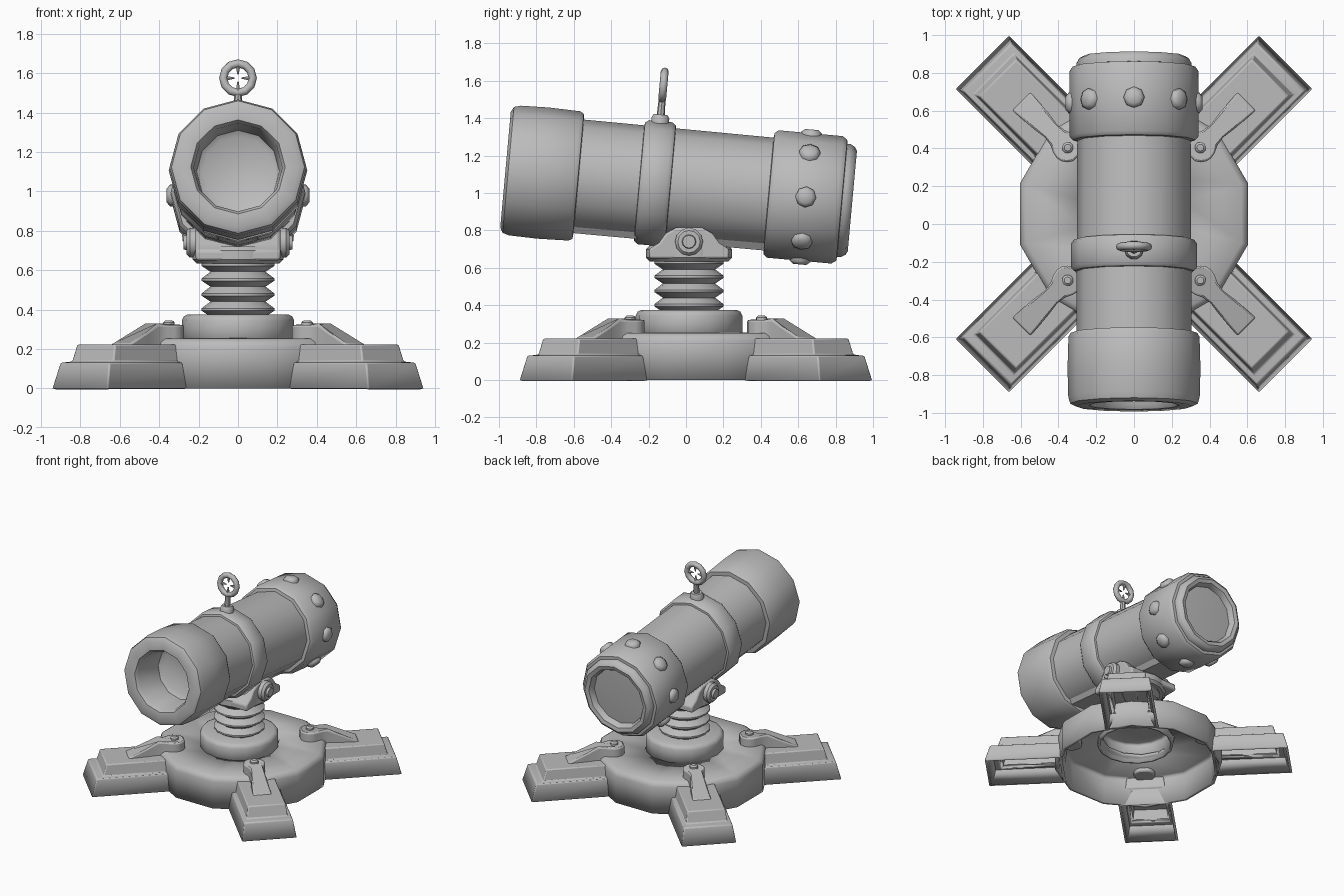
import bpy, bmesh
from math import sin, cos, pi, radians
from mathutils import Matrix, Vector

if "Cube" in bpy.data.objects:
    bpy.data.objects.remove(bpy.data.objects["Cube"])

grey = bpy.data.materials.new("plain grey")
grey.use_nodes = True
grey.diffuse_color = (0.5, 0.5, 0.5, 1)
grey.node_tree.nodes["Principled BSDF"].inputs["Base Color"].default_value = grey.diffuse_color

I = Matrix.Identity(4)
T = Matrix.Translation
# Barrel frame: local z runs from the muzzle to the rear, local -y is up
BARREL = T((0, -0.965, 1.125)) @ Matrix.Rotation(radians(-95.2), 4, 'X')
BASE = T((0, 0.053, 0))
POST = T((0, 0.016, 0))


def finish(name, bm, matrix=I, bevel=0, shell=0, angle=40):
    bmesh.ops.recalc_face_normals(bm, faces=bm.faces[:])
    mesh = bpy.data.meshes.new(name)
    bm.to_mesh(mesh)
    bm.free()
    mesh.transform(matrix)
    mesh.materials.append(grey)
    ob = bpy.data.objects.new(name, mesh)
    bpy.context.collection.objects.link(ob)
    if bevel:
        m = ob.modifiers.new("bevel", 'BEVEL')
        m.width, m.segments, m.limit_method = bevel, 2, 'ANGLE'
        m.angle_limit = radians(35)
    if shell:
        m = ob.modifiers.new("shell", 'SOLIDIFY')
        m.thickness, m.offset = shell, -1
    bpy.ops.object.select_all(action='DESELECT')
    ob.select_set(True)
    bpy.context.view_layer.objects.active = ob
    bpy.ops.object.shade_smooth_by_angle(angle=radians(angle))
    return ob


def loft(name, rings, matrix=I, cap_start=True, cap_end=True, **kw):
    """Skin a list of closed point loops."""
    bm = bmesh.new()
    loops = [[bm.verts.new(p) for p in ring] for ring in rings]
    n = len(loops[0])
    for a, b in zip(loops, loops[1:]):
        for i in range(n):
            j = (i + 1) % n
            bm.faces.new((a[i], a[j], b[j], b[i]))
    if cap_start:
        bm.faces.new(loops[0])
    if cap_end:
        bm.faces.new(loops[-1])
    return finish(name, bm, matrix, **kw)


def lathe(name, profile, matrix=I, sides=12, turn=0.0, **kw):
    """Spin (radius, height) points round local z."""
    rings = [[(r * cos(2 * pi * (i + turn) / sides), r * sin(2 * pi * (i + turn) / sides), z)
              for i in range(sides)] for r, z in profile]
    return loft(name, rings, matrix, **kw)


def extrude(name, outline, depth, matrix=I, **kw):
    """Extrude an xy outline evenly about local z."""
    return loft(name, [[(x, y, z) for x, y in outline] for z in (-depth / 2, depth / 2)], matrix, **kw)


# ---- Barrel ----
lathe("muzzle_ring", [(0.18, 0.28), (0.21, 0.26), (0.225, 0.03), (0.24, 0.005), (0.31, 0),
                      (0.338, 0.015), (0.348, 0.05), (0.352, 0.2), (0.347, 0.37),
                      (0.335, 0.39), (0.28, 0.395)], BARREL)
lathe("barrel_tube", [(0.305, 0.3), (0.3, 1.5)], BARREL)
lathe("barrel_band", [(0.28, 0.715), (0.318, 0.72), (0.333, 0.74), (0.333, 0.865),
                      (0.318, 0.885), (0.28, 0.89)], BARREL)
lathe("rear_ring", [(0.28, 1.41), (0.325, 1.415), (0.342, 1.435), (0.342, 1.78),
                    (0.325, 1.805), (0.28, 1.81)], BARREL)
lathe("rear_cap", [(0.3, 1.7), (0.304, 1.825), (0.29, 1.85), (0.27, 1.862), (0.24, 1.855),
                   (0.225, 1.83), (0.2, 1.6), (0.17, 1.58)], BARREL)
keel = [(-0.13, 0.26), (0.13, 0.26), (0.1, 0.305), (-0.1, 0.305)]
extrude("barrel_keel", keel, 1.1, BARREL @ T((0, 0, 0.9)))

# Rivets round the rear ring
for i in range(8):
    m = BARREL @ T((0, 0, 1.612)) @ Matrix.Rotation(i * pi / 4, 4, 'Z') @ Matrix.Rotation(pi / 2, 4, 'Y')
    lathe("rear_rivet", [(0.056, 0.31), (0.056, 0.345), (0.035, 0.362)], m, sides=8, angle=50)

# ---- Sight ----
UP = BARREL @ T((0, 0, 0.8)) @ Matrix.Rotation(pi / 2, 4, 'X')
lathe("sight_foot", [(0.05, 0.3), (0.05, 0.35), (0.04, 0.368)], UP, sides=10)
lathe("sight_stem", [(0.022, 0.36), (0.018, 0.46)], UP, sides=8)
RING = BARREL @ T((0, -0.525, 0.8))
bm = bmesh.new()
grid = [[bm.verts.new(((0.075 + 0.021 * cos(v)) * cos(u), (0.075 + 0.021 * cos(v)) * sin(u), 0.021 * sin(v)))
         for v in (k * pi / 4 for k in range(8))] for u in (k * pi / 6 for k in range(12))]
for i in range(12):
    for j in range(8):
        bm.faces.new((grid[i][j], grid[i - 1][j], grid[i - 1][j - 1], grid[i][j - 1]))
finish("sight_ring", bm, RING, angle=60)
for i in range(4):
    m = RING @ Matrix.Rotation(i * pi / 2, 4, 'Z') @ Matrix.Rotation(pi / 2, 4, 'Y')
    lathe("sight_prong", [(0.012, 0.06), (0.004, 0.018)], m, sides=6)

# ---- Mount and bellows ----
lathe("mount_plate", [(0.21, 0.635), (0.23, 0.655), (0.23, 0.7), (0.21, 0.72)], POST, sides=16)
hump = [(0.215, 0.65), (0.215, 0.7), (0.16, 0.735), (0.125, 0.785), (0.07, 0.815)]
hump += [(-y, z) for y, z in reversed(hump)]
side = Matrix(((0, 0, 1, 0), (1, 0, 0, 0), (0, 1, 0, 0), (0, 0, 0, 1)))
extrude("mount_yoke", hump, 0.43, POST @ side, bevel=0.012)
for s in (1, -1):
    m = POST @ T((0, 0, 0.74)) @ Matrix.Rotation(s * pi / 2, 4, 'Y')
    lathe("mount_pin", [(0.075, 0.2), (0.075, 0.245), (0.06, 0.262), (0.038, 0.262),
                        (0.034, 0.278)], m, sides=12)
folds = []
for i in range(4):
    z = 0.4 + i * 0.076
    folds += [(0.14, z - 0.036), (0.185, z - 0.006), (0.185, z + 0.006)]
lathe("bellows", folds + [(0.14, 0.66)], POST, sides=16)

# ---- Base, open underneath ----
lathe("base_collar", [(0.285, 0.2), (0.285, 0.345), (0.275, 0.365), (0.255, 0.375), (0.1, 0.375)],
      POST, sides=16, cap_start=False, shell=0.02)
lathe("base_drum", [(0.625, 0), (0.625, 0.21), (0.615, 0.235), (0.59, 0.252), (0.27, 0.255)],
      BASE, turn=0.5, cap_start=False, cap_end=False, shell=0.025)


def slab(d0, d1, half, z):
    return [(d0, -half, z), (d1, -half, z), (d1, half, z), (d0, half, z)]


def arm_ring(outline, drop):
    """Flat over the hub, then sloping down along the foot."""
    return [(d, w, 0.2 if drop else (0.322 if d < 0.62 else 0.322 - (d - 0.62) * 0.43)) for d, w in outline]


# Arm outline: round head, narrow neck, wider tail
half = [(0.5 + 0.08 * cos(a), 0.08 * sin(a)) for a in (pi * k / 8 for k in range(7, 2, -1))]
half += [(0.57, 0.055), (0.62, 0.047), (0.7, 0.058), (0.845, 0.068)]
outline = half + [(d, -w) for d, w in reversed(half)]

for k in range(4):
    m = BASE @ Matrix.Rotation(pi / 4 + k * pi / 2, 4, 'Z')
    loft("foot", [slab(0.56, 1.136, 0.2, 0), slab(0.575, 1.1, 0.178, 0.13),
                  slab(0.56, 1.045, 0.15, 0.135), slab(0.55, 1.02, 0.138, 0.222)],
         m, cap_start=False, bevel=0.014, shell=0.02)
    loft("foot_arm", [arm_ring(outline, True), arm_ring(outline, False)], m, bevel=0.01)
    lathe("foot_bolt", [(0.03, 0.3), (0.03, 0.334), (0.018, 0.345)], m @ T((0.497, 0, 0)), sides=10)
